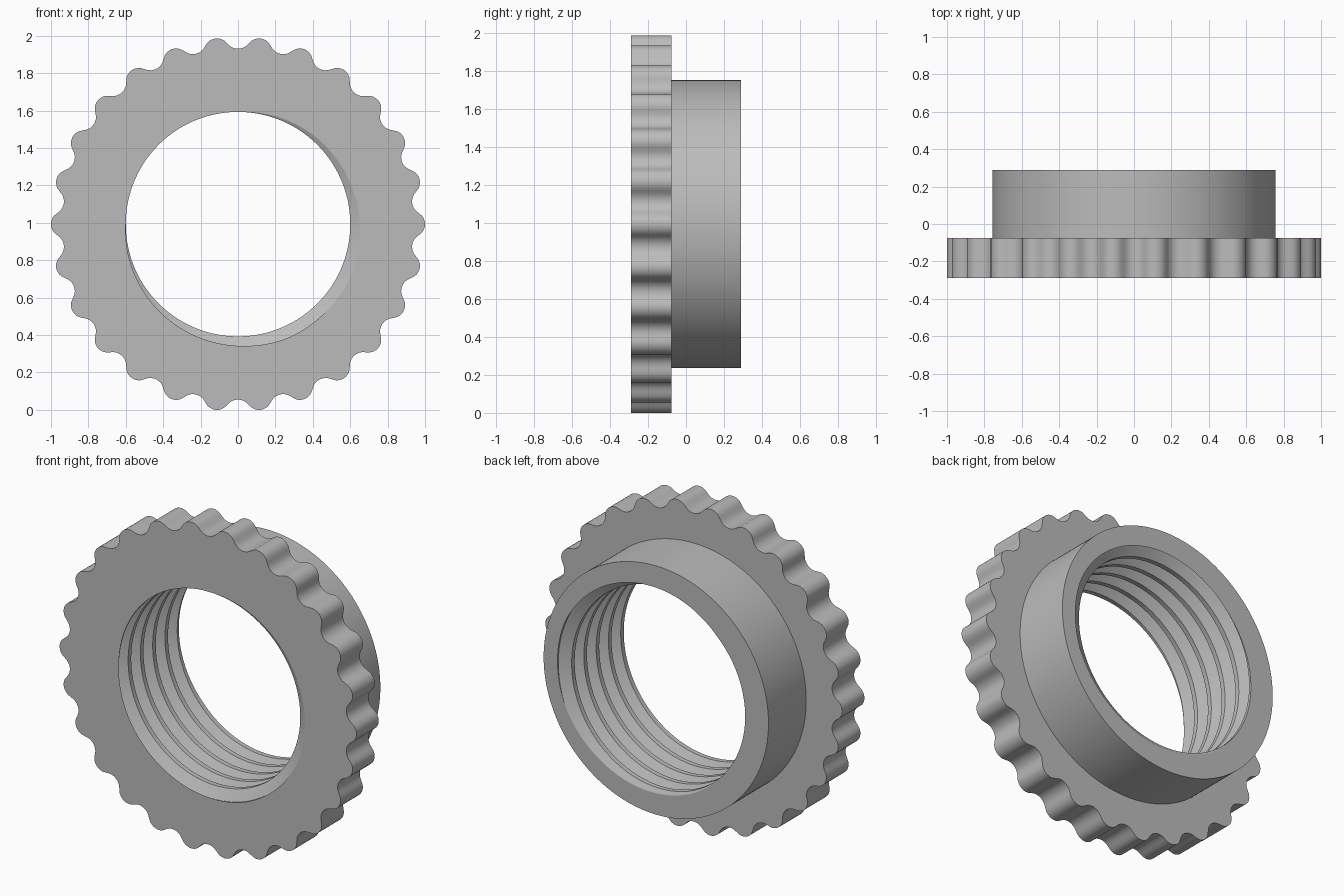
import bpy, bmesh
from math import sin, cos, sqrt, pi, tau, radians

cube = bpy.data.objects.get("Cube")
if cube:
    bpy.data.objects.remove(cube, do_unlink=True)

FRONT, STEP, BACK = -0.288, -0.075, 0.288   # positions along the axis
LOBES, SAMPLES = 26, 16
COLS = LOBES * SAMPLES
COLLAR_R, BORE_R = 0.757, 0.6
TIP_R, VALLEY_R = 1.0, 0.938
PITCH = 0.118
DEPTH = 0.54 * PITCH
CENTRE_Z = cos(pi / LOBES)

grey = bpy.data.materials.new("plain grey")
grey.use_nodes = True
colour = (0.5, 0.5, 0.5, 1)
grey.diffuse_color = colour
grey.node_tree.nodes["Principled BSDF"].inputs["Base Color"].default_value = colour


def lobe_radius(a):
    """Scalloped rim: convex and concave arcs that meet tangentially."""
    half = 0.97 * pi / LOBES
    u = abs((a * LOBES / tau + 0.5) % 1 - 0.5) * 2 * half
    q, h = half / 2, (TIP_R - VALLEY_R) / 2
    arc = (q * q + h * h) / (2 * h)
    if u < q:
        return TIP_R - arc + sqrt(arc * arc - u * u)
    return VALLEY_R + arc - sqrt(arc * arc - (half - u) ** 2)


def crest_y(a):
    """Axial position of the first thread crest at angle a (right-handed)."""
    return FRONT - PITCH * (a - radians(135)) / tau


def thread_radius(y, a):
    """Trapezoid thread: flat crest, sloping flank, narrow flat root."""
    d = abs(((y - crest_y(a)) / PITCH + 0.5) % 1 - 0.5)
    return BORE_R + DEPTH * min(max((d - 1 / 8) / (5 / 16), 0), 1)


def flange_section(a):
    rim = lobe_radius(a)
    return [(FRONT, thread_radius(FRONT, a)), (FRONT, rim), (STEP, rim), (STEP, COLLAR_R)]


def collar_section(a):
    return [(STEP, COLLAR_R), (BACK, COLLAR_R), (BACK, thread_radius(BACK, a))]


def thread_section(a):
    points = []
    for turn in range(6, -2, -1):
        for offset in (9 / 16, 7 / 16, 1 / 8, -1 / 8):
            y = crest_y(a) + PITCH * (turn + offset)
            y = min(max(y, FRONT), BACK)
            points.append((y, thread_radius(y, a)))
    return points


def loft(name, section):
    """Sweep a cross-section that varies with angle around the y axis."""
    bm = bmesh.new()
    rows = []
    for i in range(COLS + 1):
        a = tau * i / COLS
        rows.append([bm.verts.new((r * cos(a), y, CENTRE_Z + r * sin(a)))
                     for y, r in section(a)])
    for p, q in zip(rows, rows[1:]):
        for j in range(len(p) - 1):
            bm.faces.new((p[j], p[j + 1], q[j + 1], q[j]))
    bmesh.ops.remove_doubles(bm, verts=bm.verts, dist=1e-5)
    mesh = bpy.data.meshes.new(name)
    bm.to_mesh(mesh)
    bm.free()
    mesh.materials.append(grey)
    obj = bpy.data.objects.new(name, mesh)
    bpy.context.collection.objects.link(obj)
    bpy.ops.object.select_all(action="DESELECT")
    obj.select_set(True)
    bpy.context.view_layer.objects.active = obj
    bpy.ops.object.shade_smooth_by_angle(angle=radians(30))


loft("scalloped_flange", flange_section)
loft("rear_collar", collar_section)
loft("internal_thread", thread_section)
